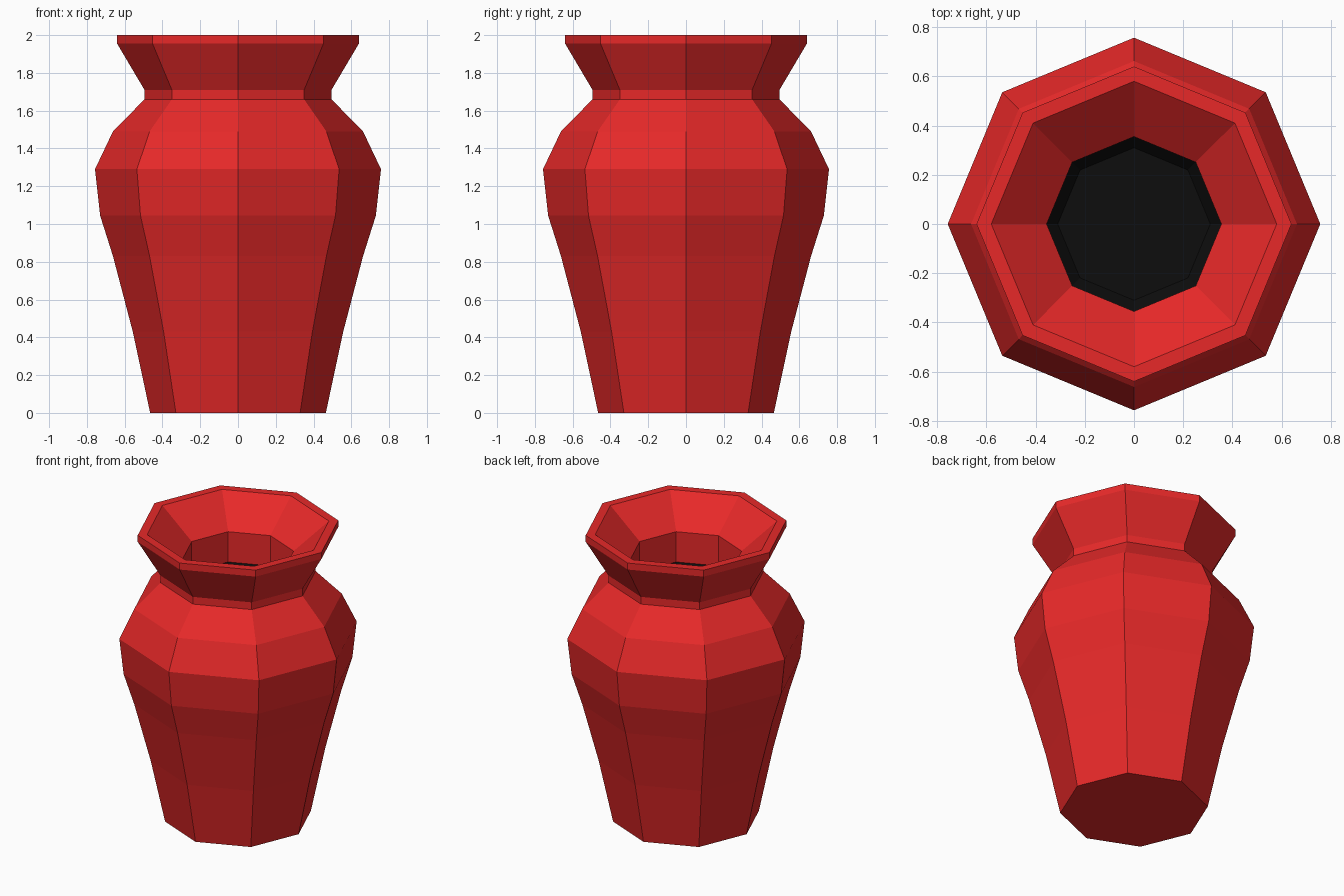
import bpy, bmesh
from math import cos, sin, pi

if "Cube" in bpy.data.objects:
    bpy.data.objects.remove(bpy.data.objects["Cube"])

SIDES = 8


def material(name, color):
    m = bpy.data.materials.new(name)
    m.diffuse_color = (*color, 1)
    m.use_nodes = True
    m.node_tree.nodes["Principled BSDF"].inputs["Base Color"].default_value = m.diffuse_color
    return m


def lathe(name, profile, mat, cap_start=False, cap_end=False):
    """Spin (radius, height) points, listed in outside-upward order."""
    bm = bmesh.new()
    rings = [[bm.verts.new((r * cos(2 * pi * i / SIDES), r * sin(2 * pi * i / SIDES), z))
              for i in range(SIDES)] for r, z in profile]
    for a, b in zip(rings, rings[1:]):
        for i in range(SIDES):
            j = (i + 1) % SIDES
            bm.faces.new((a[i], a[j], b[j], b[i]))
    if cap_start:
        bm.faces.new(rings[0][::-1])
    if cap_end:
        bm.faces.new(rings[-1])
    mesh = bpy.data.meshes.new(name)
    bm.to_mesh(mesh)
    bm.free()
    mesh.materials.append(mat)
    obj = bpy.data.objects.new(name, mesh)
    bpy.context.collection.objects.link(obj)
    return obj


red = material("red_glaze", (0.8, 0.022, 0.022))
black = material("dark_inside", (0.004, 0.004, 0.004))

# Vase body: base, belly, shoulder, neck, flared rim, then down into the throat
lathe("vase_body", [
    (0.465, 0), (0.557, 0.43), (0.662, 0.83), (0.73, 1.045), (0.757, 1.29),
    (0.662, 1.49), (0.495, 1.66), (0.495, 1.71), (0.64, 1.955), (0.64, 2.0),
    (0.58, 2.0), (0.355, 1.81), (0.355, 1.60)], red, cap_start=True)

# Dark filling that closes the throat
lathe("vase_inside", [(0.355, 1.60), (0.31, 1.55)], black, cap_end=True)
